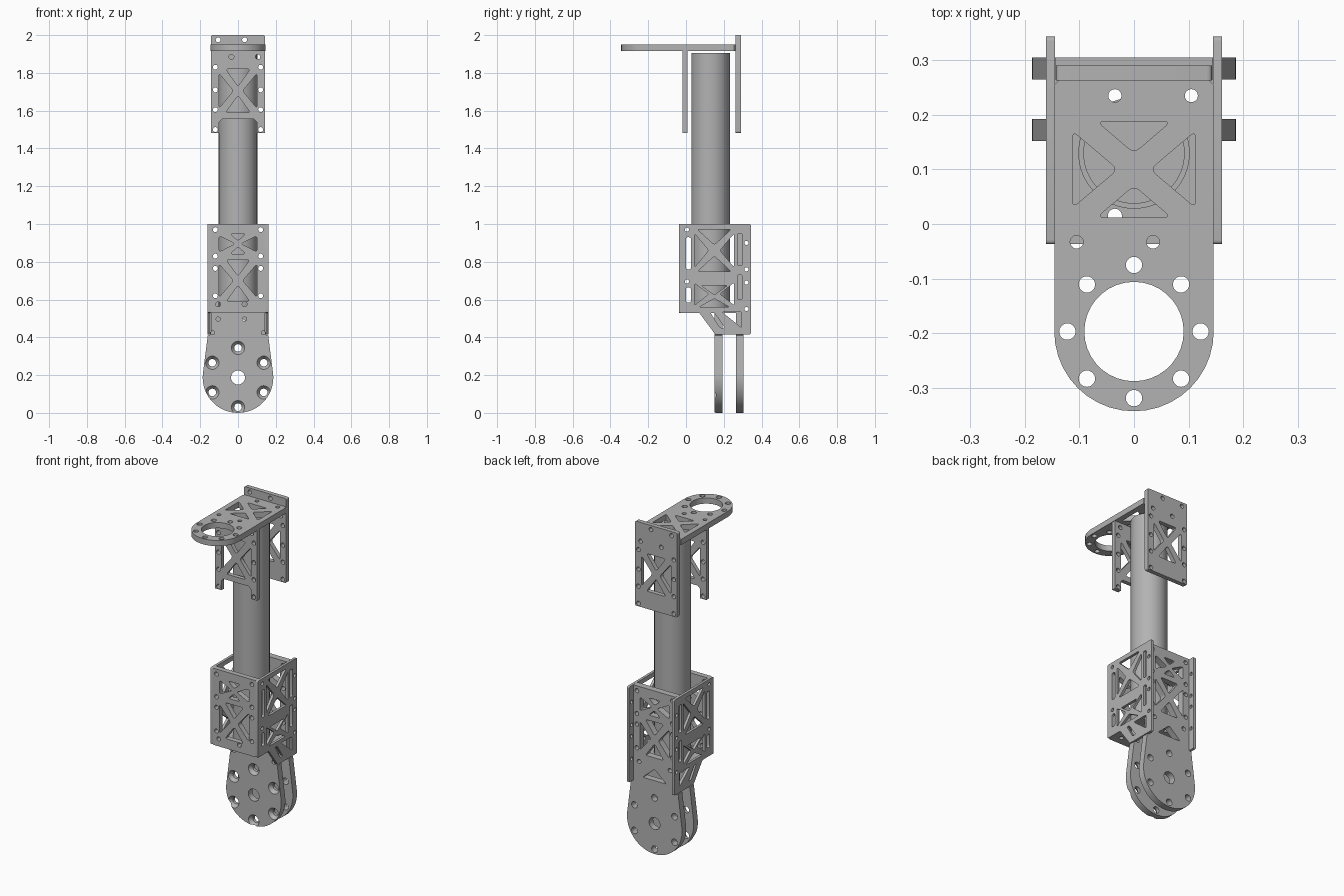
import bpy, bmesh
from math import sin, cos, pi
from mathutils import Matrix, Vector

if "Cube" in bpy.data.objects:
    bpy.data.objects.remove(bpy.data.objects["Cube"])

grey = bpy.data.materials.new("machined grey")
grey.use_nodes = True
grey.diffuse_color = (0.45, 0.45, 0.45, 1)
grey.node_tree.nodes["Principled BSDF"].inputs["Base Color"].default_value = (0.45, 0.45, 0.45, 1)

# Local axes of a flat plate: (u, v, thickness) to world
FRONT = Matrix(((1, 0, 0), (0, 0, -1), (0, 1, 0))).to_4x4()
SIDE = Matrix(((0, 0, 1), (1, 0, 0), (0, 1, 0))).to_4x4()
TOP = Matrix.Identity(4)


def circle(u, v, r, n=20):
    return [(u + r * cos(2 * pi * i / n), v + r * sin(2 * pi * i / n)) for i in range(n)]


def arc(u, v, r, a, b, n=20):
    return [(u + r * cos(a + (b - a) * i / n), v + r * sin(a + (b - a) * i / n)) for i in range(n + 1)]


def rounded(points, r=0.01, n=4):
    """Polygon with each corner softened by a small curve."""
    out = []
    for i, p in enumerate(points):
        p = Vector(p)
        a, b = Vector(points[i - 1]) - p, Vector(points[(i + 1) % len(points)]) - p
        s = p + a.normalized() * min(r, a.length * 0.4)
        e = p + b.normalized() * min(r, b.length * 0.4)
        for k in range(n + 1):
            t = k / n
            out.append(tuple(s * (1 - t) ** 2 + p * 2 * t * (1 - t) + e * t * t))
    return out


def box(u0, u1, v0, v1):
    return [(u0, v0), (u1, v0), (u1, v1), (u0, v1)]


def x_window(u, v, w, h, base=0.6, gap=0.025):
    """Four triangular openings that leave an X of material."""
    b, c = w * base, h * 0.8
    tris = [[(-b, h), (0, gap), (b, h)], [(-b, -h), (b, -h), (0, -gap)],
            [(-w, c), (-w, -c), (-gap, 0)], [(w, c), (gap, 0), (w, -c)]]
    return [rounded([(u + x, v + y) for x, y in t], 0.014) for t in tris]


def holes(points, r=0.013):
    return [circle(u, v, r) for u, v in points]


def pairs(u, vs):
    return [(s * u, v) for s in (-1, 1) for v in vs]


def finish(name, mesh):
    mesh.materials.clear()
    mesh.materials.append(grey)
    ob = bpy.data.objects.new(name, mesh)
    bpy.context.collection.objects.link(ob)
    bpy.ops.object.select_all(action="DESELECT")
    ob.select_set(True)
    bpy.context.view_layer.objects.active = ob
    bpy.ops.object.shade_smooth_by_angle(angle=0.5)
    return ob


def plate(name, plane, outline, cuts, lo, hi):
    """Flat sheet with openings; lo and hi bound its thickness."""
    cu = bpy.data.curves.new(name, "CURVE")
    cu.dimensions, cu.fill_mode = "2D", "BOTH"
    cu.extrude = (hi - lo) / 2
    for loop in [outline] + cuts:
        sp = cu.splines.new("POLY")
        sp.points.add(len(loop) - 1)
        for pt, (u, v) in zip(sp.points, loop):
            pt.co = (u, v, 0, 1)
        sp.use_cyclic_u = True
    tmp = bpy.data.objects.new(name + "_outline", cu)
    bpy.context.collection.objects.link(tmp)
    dg = bpy.context.evaluated_depsgraph_get()
    mesh = bpy.data.meshes.new_from_object(tmp.evaluated_get(dg))
    bpy.data.objects.remove(tmp)
    bpy.data.curves.remove(cu)
    mid = (lo + hi) / 2
    offset = plane.to_3x3() @ Vector((0, 0, -mid if plane is FRONT else mid))
    mesh.transform(Matrix.Translation(offset) @ plane)
    bm = bmesh.new()
    bm.from_mesh(mesh)
    bmesh.ops.remove_doubles(bm, verts=bm.verts, dist=1e-5)
    bmesh.ops.recalc_face_normals(bm, faces=bm.faces)
    bm.to_mesh(mesh)
    bm.free()
    return finish(name, mesh)


# Hollow tube
plate("tube", TOP, circle(0, 0.13, 0.102, 64), [circle(0, 0.13, 0.092, 64)], 0.555, 1.905)
bpy.data.objects["tube"].name = "main_tube"

# Horizontal top plate with round mounting end
C = -0.197
ring = [(0.122 * cos(i * pi / 4), C + 0.122 * sin(i * pi / 4)) for i in range(8)]
plate("top_plate", TOP,
      arc(0, C, 0.146, pi, 2 * pi) + [(0.146, 0.255), (0.136, 0.265), (-0.136, 0.265), (-0.146, 0.255)],
      [circle(0, C, 0.091, 36)] + holes(ring, 0.015) + x_window(0, 0.1, 0.113, 0.088, gap=0.03)
      + holes([(-0.035, 0.235), (0.105, 0.235), (-0.105, -0.033), (0.035, -0.033)], 0.012),
      1.915, 1.95)

# Upper brackets in front of and behind the tube
bracket_cuts = (x_window(0, 1.705, 0.1, 0.115, 0.65) + holes(pairs(0.12, (1.83, 1.71, 1.605, 1.5)))
                + holes([(-0.035, 1.885), (0.105, 1.885)]))
notch = rounded([(0.1, 1.482), (0.1, 1.555), (-0.1, 1.555), (-0.1, 1.482)], 0.015)
plate("upper_front_bracket", FRONT,
      [(-0.143, 1.915), (-0.143, 1.482), (-0.1, 1.482), (-0.1, 1.54), (-0.085, 1.555),
       (0.085, 1.555), (0.1, 1.54), (0.1, 1.482), (0.143, 1.482), (0.143, 1.915)],
      bracket_cuts, -0.018, 0.007)
plate("upper_back_bracket", FRONT, rounded(box(-0.143, 0.143, 1.482, 2.0)),
      bracket_cuts + holes([(-0.105, 1.975), (0.035, 1.975)]), 0.263, 0.29)

# Lower box: front sheet
sheet_cuts = (x_window(0, 0.895, 0.1, 0.053, 0.4, 0.016) + x_window(0, 0.7, 0.1, 0.11, 0.62)
              + holes(pairs(0.12, (0.97, 0.83, 0.765, 0.62))))
plate("box_front", FRONT, box(-0.145, 0.145, 0.53, 1.0),
      sheet_cuts + holes([(-0.105, 0.575), (0.035, 0.575)]), -0.037, -0.005)

# Lower box: mirrored side sheets
side_cuts = (x_window(0.15, 0.86, 0.105, 0.112, 0.85, 0.03)
             + [rounded(p) for p in (
                 [(0.08, 0.675), (0.15, 0.625), (0.22, 0.675)],
                 [(0.045, 0.685), (0.045, 0.57), (0.12, 0.63)],
                 [(0.255, 0.69), (0.18, 0.63), (0.255, 0.57)],
                 [(0.07, 0.56), (0.23, 0.56), (0.15, 0.605)],
                 [(0.13, 0.53), (0.18, 0.45), (0.205, 0.45), (0.15, 0.53)],
                 [(0.19, 0.535), (0.295, 0.535), (0.295, 0.45)])]
             + [rounded(box(0, 0.026, a, b)) for a, b in ((0.76, 0.93), (0.585, 0.665))]
             + [rounded(box(0.272, 0.298, a, b)) for a, b in ((0.78, 0.95), (0.6, 0.73))]
             + holes([(0.32, 0.9), (0.32, 0.76), (0.32, 0.69), (0.32, 0.55), (0.005, 0.695), (0.005, 0.97)], 0.011))
side_outline = rounded([(-0.037, 0.53), (0.07, 0.53), (0.155, 0.415), (0.343, 0.415), (0.343, 1.0), (-0.037, 1.0)], 0.008)
for side, s in (("left", 1), ("right", -1)):
    lo, hi = sorted((s * 0.145, s * 0.161))
    plate("box_" + side, SIDE, side_outline, side_cuts, lo, hi)

# Floor of the box under the tube
plate("box_floor", TOP, box(-0.145, 0.145, -0.035, 0.266),
      holes([(-0.035, 0.235), (0.105, 0.235), (-0.035, 0.015), (0.105, 0.015)]), 0.53, 0.555)

# Round-ended joint plates
Z = 0.187
bolts = [(0.157 * sin(i * pi / 3), Z + 0.157 * cos(i * pi / 3)) for i in range(6)]
round_end = arc(0, Z, 0.187, pi - 0.12, 2 * pi + 0.12, 32)
hub = [circle(0, Z, 0.037, 28)]


def joint_outline(top):
    return round_end + [(0.16, 0.41), (0.144, 0.415), (0.144, top), (-0.144, top), (-0.144, 0.415), (-0.16, 0.41)]


front_joint = plate("front_joint_plate", FRONT, joint_outline(0.53),
                    hub + holes(bolts, 0.02) + holes([(-0.105, 0.497), (0.035, 0.497)]
                                                     + pairs(0.134, (0.425,)), 0.011), 0.152, 0.192)
plate("back_joint_plate", FRONT, joint_outline(1.0),
      hub + holes(bolts, 0.02) + sheet_cuts + [rounded([(-0.08, 0.45), (0.08, 0.45), (0, 0.52)], 0.012)]
      + holes([(-0.105, 0.54), (0.105, 0.54)]), 0.265, 0.305)

# Countersinks on the front joint plate
bm = bmesh.new()
for u, v in bolts:
    bmesh.ops.create_cone(bm, cap_ends=True, segments=24, radius1=0.037, radius2=0.019, depth=0.024,
                          matrix=Matrix.Translation((u, 0.162, v)) @ Matrix.Rotation(-pi / 2, 4, "X"))
cut_mesh = bpy.data.meshes.new("countersinks")
bm.to_mesh(cut_mesh)
bm.free()
cutter = bpy.data.objects.new("countersink_cutter", cut_mesh)
bpy.context.collection.objects.link(cutter)
cutter.hide_render = True
mod = front_joint.modifiers.new("countersink", "BOOLEAN")
mod.operation, mod.object, mod.solver = "DIFFERENCE", cutter, "EXACT"
bpy.ops.object.select_all(action="DESELECT")
bpy.context.view_layer.objects.active = front_joint
front_joint.select_set(True)
bpy.ops.object.modifier_apply(modifier=mod.name)
bpy.data.objects.remove(cutter)
